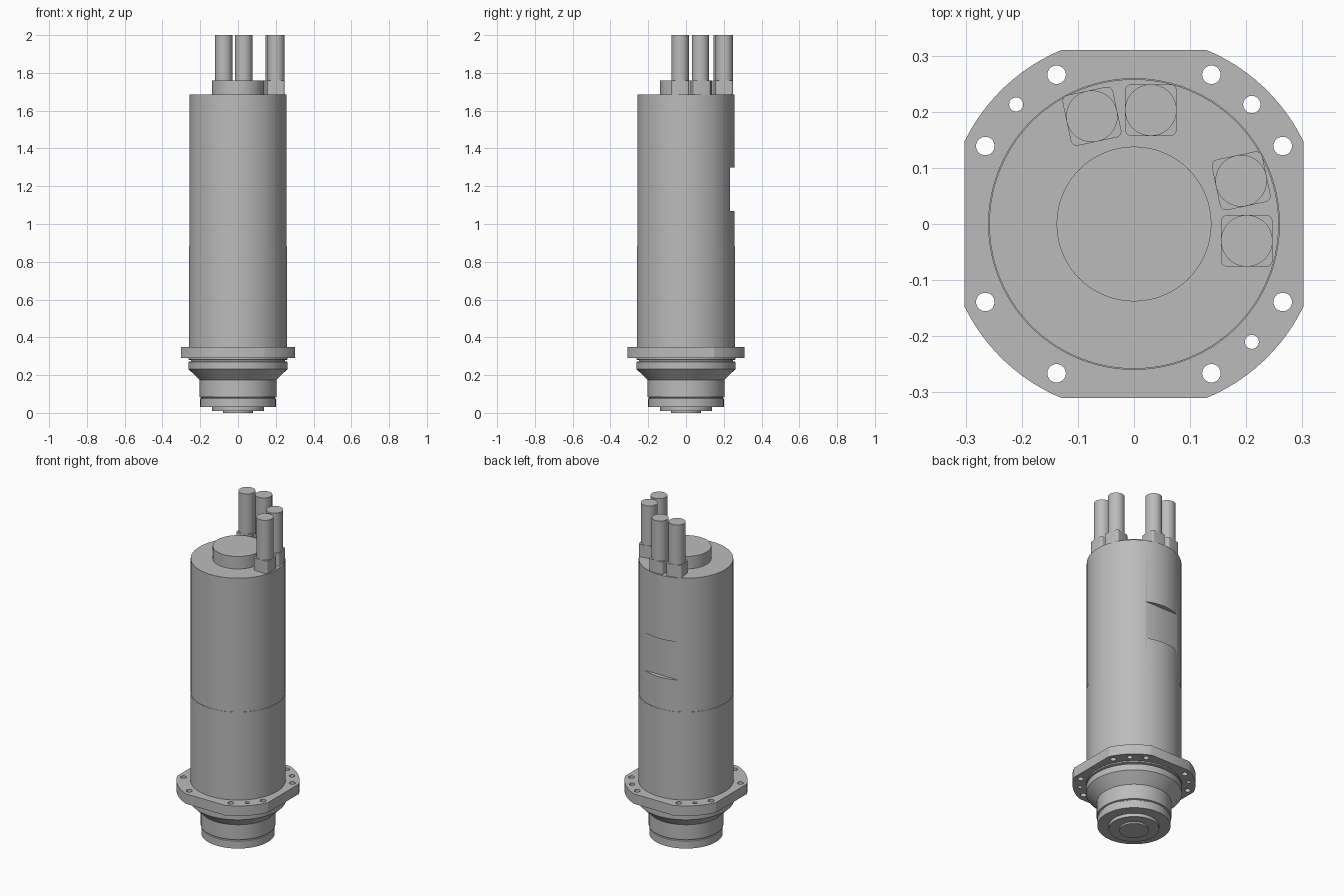
import bpy, bmesh, math
from mathutils import Matrix

cube = bpy.data.objects.get("Cube")
if cube:
    bpy.data.objects.remove(cube, do_unlink=True)

grey = bpy.data.materials.new("machined grey")
grey.use_nodes = True
grey.diffuse_color = (0.5, 0.5, 0.5, 1)
grey.node_tree.nodes["Principled BSDF"].inputs["Base Color"].default_value = (0.5, 0.5, 0.5, 1)


def finish(ob, smooth=True):
    """Give the part its material and smooth its round faces."""
    ob.data.materials.clear()
    ob.data.materials.append(grey)
    bpy.ops.object.select_all(action='DESELECT')
    ob.select_set(True)
    bpy.context.view_layer.objects.active = ob
    if smooth:
        bpy.ops.object.shade_smooth_by_angle(angle=math.radians(25))
    return ob


def lathe(name, profile, x=0, y=0, segments=96):
    """Spin a closed (radius, z) profile around the vertical axis."""
    bm = bmesh.new()
    verts = [bm.verts.new((r, 0, z)) for r, z in profile]
    edges = [bm.edges.new(pair) for pair in zip(verts, verts[1:])]
    bmesh.ops.spin(bm, geom=verts + edges, cent=(0, 0, 0), axis=(0, 0, 1),
                   angle=math.tau, steps=segments, use_duplicate=False)
    bmesh.ops.remove_doubles(bm, verts=bm.verts, dist=0.0001)
    bmesh.ops.recalc_face_normals(bm, faces=bm.faces)
    mesh = bpy.data.meshes.new(name)
    bm.to_mesh(mesh)
    bm.free()
    ob = bpy.data.objects.new(name, mesh)
    ob.location = (x, y, 0)
    bpy.context.collection.objects.link(ob)
    return finish(ob)


def cylinder(name, radius, low, high, x=0, y=0, segments=64):
    return lathe(name, [(0, low), (radius, low), (radius, high), (0, high)], x, y, segments)


def circle(cx, cy, r, n=32):
    return [(cx + r * math.cos(math.tau * i / n), cy + r * math.sin(math.tau * i / n))
            for i in range(n)]


def plate(name, outlines, low, high):
    """Extrude flat outlines; inner outlines become through holes."""
    curve = bpy.data.curves.new(name, 'CURVE')
    curve.dimensions = '2D'
    curve.fill_mode = 'BOTH'
    curve.extrude = (high - low) / 2
    for points in outlines:
        spline = curve.splines.new('POLY')
        spline.points.add(len(points) - 1)
        for point, (px, py) in zip(spline.points, points):
            point.co = (px, py, 0, 1)
        spline.use_cyclic_u = True
    ob = bpy.data.objects.new(name, curve)
    bpy.context.collection.objects.link(ob)
    bpy.ops.object.select_all(action='DESELECT')
    ob.select_set(True)
    bpy.context.view_layer.objects.active = ob
    bpy.ops.object.convert(target='MESH')
    ob = bpy.context.object
    ob.data.transform(Matrix.Translation((0, 0, (low + high) / 2)))
    bm = bmesh.new()
    bm.from_mesh(ob.data)
    bmesh.ops.remove_doubles(bm, verts=bm.verts, dist=0.0001)
    bmesh.ops.recalc_face_normals(bm, faces=bm.faces)
    bm.to_mesh(ob.data)
    bm.free()
    return finish(ob)


# Main housing in two sleeves
cylinder("lower_housing", 0.26, 0.35, 0.88, segments=96)
upper = cylinder("upper_housing", 0.258, 0.88, 1.685, segments=96)

# Shallow flat milled into the back of the upper sleeve
bpy.ops.mesh.primitive_cube_add(size=1, location=(0, 0.333, 1.185))
cutter = bpy.context.object
cutter.name = "flat_cutter"
cutter.scale = (0.5, 0.2, 0.23)
cutter.hide_render = True
cut = upper.modifiers.new("back flat", 'BOOLEAN')
cut.operation = 'DIFFERENCE'
cut.solver = 'EXACT'
cut.object = cutter
bpy.context.view_layer.objects.active = upper
bpy.ops.object.modifier_apply(modifier=cut.name)
bpy.data.objects.remove(cutter, do_unlink=True)
finish(upper)

# Mounting flange: a disc trimmed on four sides, with bolt and pin holes
half_x, half_y, disc = 0.302, 0.31, 0.336
outline = []
for quarter in range(4):
    first, last = math.acos(half_x / disc), math.asin(half_y / disc)
    if quarter % 2:
        first, last = math.pi / 2 - last, math.pi / 2 - first
    for i in range(13):
        a = quarter * math.pi / 2 + first + (last - first) * i / 12
        outline.append((disc * math.cos(a), disc * math.sin(a)))
holes = [circle(sx * px, sy * py, 0.0165) for sx in (-1, 1) for sy in (-1, 1)
         for px, py in ((0.138, 0.266), (0.265, 0.139))]
holes += [circle(0.21, 0.213, 0.0155), circle(-0.21, 0.213, 0.0125), circle(0.21, -0.21, 0.0125)]
plate("mounting_flange", [outline] + holes, 0.29, 0.35)

# Stepped nose below the flange, with a seal groove and a cone
lathe("nose", [(0, 0), (0.08, 0), (0.08, 0.01), (0.138, 0.01), (0.138, 0.03),
               (0.2, 0.03), (0.2, 0.075), (0.196, 0.078), (0.196, 0.082), (0.204, 0.085),
               (0.204, 0.175), (0.262, 0.232), (0.262, 0.27), (0.25, 0.273),
               (0.25, 0.279), (0.262, 0.282), (0.262, 0.29), (0, 0.29)])

# Top boss
cylinder("top_boss", 0.138, 1.685, 1.76)

# Four connectors with rounded square bases, each with a cable
for number, (x, y, turn) in enumerate([(-0.075, 0.192, 12), (0.03, 0.203, 0),
                                       (0.191, 0.077, 12), (0.201, -0.03, 0)], 1):
    corners = []
    for q in range(4):
        mid = math.radians(45 + 90 * q)
        for step in range(5):
            a = mid + math.radians(-45 + 22.5 * step)
            corners.append((0.035 * math.copysign(1, math.cos(mid)) + 0.011 * math.cos(a),
                            0.035 * math.copysign(1, math.sin(mid)) + 0.011 * math.sin(a)))
    base = plate(f"connector_base_{number}", [corners], 1.685, 1.76)
    base.location = (x, y, 0)
    base.rotation_euler.z = math.radians(turn)
    cylinder(f"cable_{number}", 0.046, 1.76, 2.0, x, y, 48)
